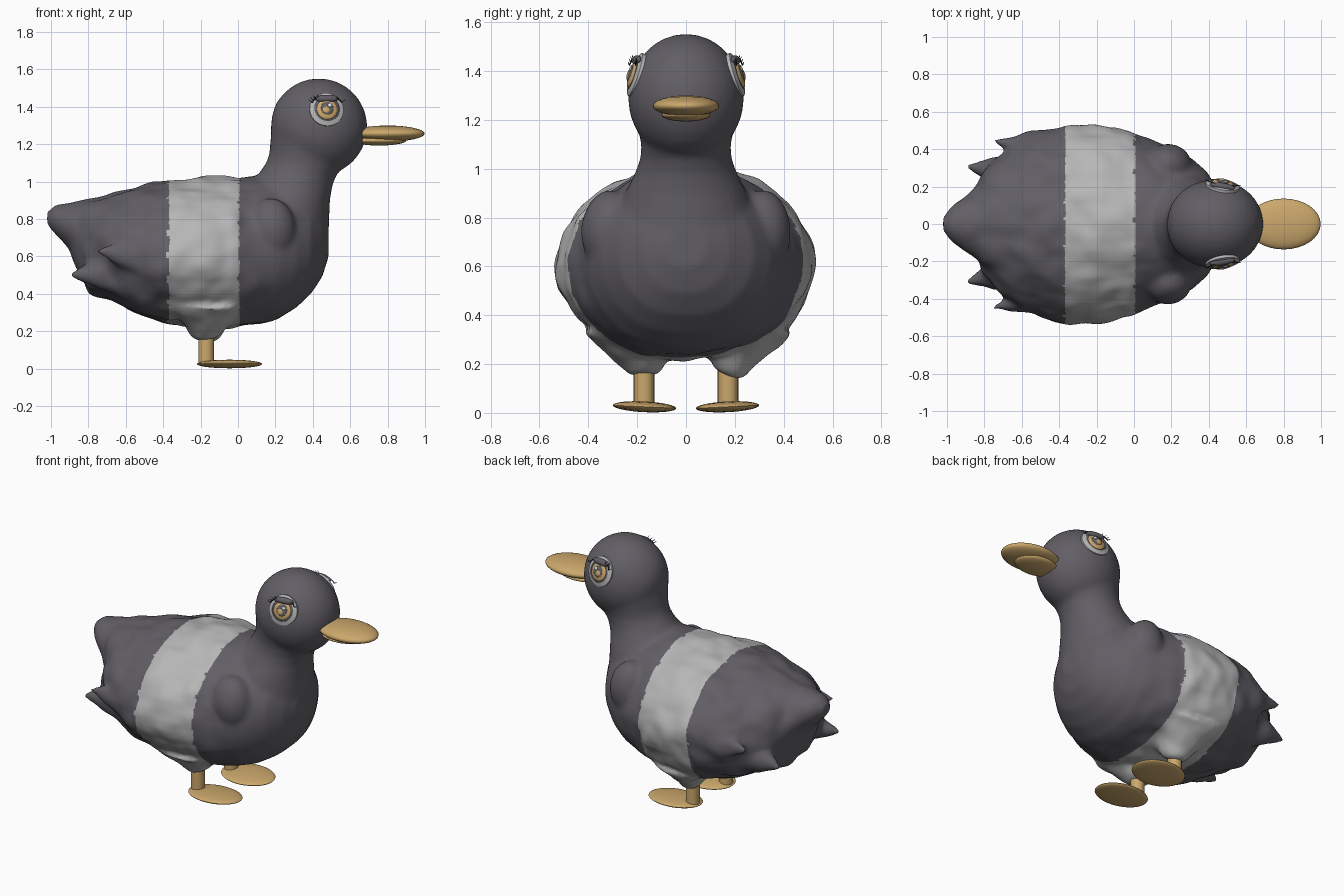
import bpy, bmesh, math
from mathutils import Vector, Matrix, noise

if "Cube" in bpy.data.objects:
    bpy.data.objects.remove(bpy.data.objects["Cube"])


def material(name, rgb):
    m = bpy.data.materials.new(name)
    m.use_nodes = True
    m.diffuse_color = (*rgb, 1)
    bsdf = m.node_tree.nodes["Principled BSDF"]
    bsdf.inputs["Base Color"].default_value = (*rgb, 1)
    bsdf.inputs["Roughness"].default_value = 0.7
    return m


DARK = material("dark grey feathers", (0.12, 0.113, 0.13))
PALE = material("pale grey feathers", (0.47, 0.47, 0.47))
GOLD = material("golden", (0.6, 0.39, 0.15))
BLACK = material("black", (0.02, 0.02, 0.025))
WHITE = material("white", (0.85, 0.85, 0.85))


def make_object(name, bm, mats, angle=60):
    bmesh.ops.recalc_face_normals(bm, faces=bm.faces)
    mesh = bpy.data.meshes.new(name)
    bm.to_mesh(mesh)
    bm.free()
    ob = bpy.data.objects.new(name, mesh)
    bpy.context.collection.objects.link(ob)
    for m in mats:
        mesh.materials.append(m)
    bpy.ops.object.select_all(action="DESELECT")
    ob.select_set(True)
    bpy.context.view_layer.objects.active = ob
    bpy.ops.object.shade_smooth_by_angle(angle=math.radians(angle))
    return ob


def loft(bm, rings):
    rows = [[bm.verts.new(p) for p in ring] for ring in rings]
    n = len(rows[0])
    for a, b in zip(rows, rows[1:]):
        for i in range(n):
            bm.faces.new((a[i], a[(i + 1) % n], b[(i + 1) % n], b[i]))
    bm.faces.new(rows[0])
    bm.faces.new(rows[-1])


def ball(bm, centre, radii, rot=Matrix()):
    mat = Matrix.Translation(centre) @ rot @ Matrix.Diagonal((*radii, 1))
    bmesh.ops.create_uvsphere(bm, u_segments=32, v_segments=16, radius=1, matrix=mat)


def cone(bm, start, end, r1, r2, flat=1.0, segs=20):
    start, end = Vector(start), Vector(end)
    d = end - start
    rot = d.to_track_quat("Z", "Y").to_matrix().to_4x4()
    mat = Matrix.Translation((start + end) / 2) @ rot @ Matrix.Diagonal((flat, 1, 1, 1))
    bmesh.ops.create_cone(bm, cap_ends=True, segments=segs, radius1=r1, radius2=r2,
                          depth=d.length, matrix=mat)


# Trunk: cross-sections from tail to chest (x, bottom, top, half width)
TRUNK = [(-1.02, .77, .84, .04), (-.97, .71, .88, .10), (-.9, .63, .89, .155),
         (-.84, .50, .90, .21), (-.79, .41, .915, .29), (-.7, .355, .94, .38),
         (-.6, .315, .96, .46), (-.5, .28, .98, .50), (-.37, .245, 1.01, .525),
         (-.2, .22, 1.03, .53), (-.03, .225, 1.025, .50), (.03, .23, 1.025, .47),
         (.12, .24, 1.025, .435), (.22, .27, 1.01, .40), (.31, .325, .98, .35),
         (.39, .40, .94, .28), (.45, .49, .88, .18), (.485, .60, .77, .08)]


def trunk_ring(x, bottom, top, half):
    mid = bottom + 0.47 * (top - bottom)
    pts = []
    for i in range(40):
        a = math.tau * i / 40
        c, s = math.cos(a), math.sin(a)
        power = 1.15 if s > 0 else 0.85
        y = math.copysign(abs(c) ** power, c) * half
        pts.append((x, y, mid + s * ((top - mid) if s > 0 else (mid - bottom))))
    return pts


# Neck: rings going up (z, back x, front x, y radius)
NECK = [(.62, -.02, .482, .30), (.78, -.02, .487, .29), (.9, .02, .492, .25),
        (.98, .06, .505, .21), (1.04, .11, .53, .187), (1.1, .15, .575, .183),
        (1.15, .168, .61, .195), (1.21, .173, .65, .213), (1.29, .174, .68, .23)]


def neck_ring(z, back, front, ry):
    cx, rx = (back + front) / 2, (front - back) / 2
    return [(cx + rx * math.cos(math.tau * i / 32), ry * math.sin(math.tau * i / 32), z)
            for i in range(32)]


HEAD, HEAD_R = Vector((.432, 0, 1.292)), Vector((.26, .238, .26))
bm = bmesh.new()
loft(bm, [trunk_ring(*r) for r in TRUNK])
loft(bm, [neck_ring(*r) for r in NECK])
ball(bm, HEAD, HEAD_R)
for s in (-1, 1):
    # thigh tuft, wing tip, rear feather and shoulder
    cone(bm, (-.17, s * .2, .36), (-.17, s * .17, .165), .24, .06)
    cone(bm, (-.40, s * .39, .58), (-.76, s * .445, .63), .19, .005, .7)
    cone(bm, (-.52, s * .24, .53), (-.90, s * .31, .50), .21, .005, .8)
    ball(bm, (.18, s * .31, .74), (.13, .12, .17))
body = make_object("body", bm, [DARK, PALE])

# Fuse the pieces into one skin
mod = body.modifiers.new("fuse", "REMESH")
mod.mode, mod.voxel_size = "VOXEL", 0.015
mod = body.modifiers.new("soften", "SMOOTH")
mod.factor, mod.iterations = 0.5, 8
bpy.context.view_layer.update()
fused = bpy.data.meshes.new_from_object(body.evaluated_get(bpy.context.evaluated_depsgraph_get()))
bpy.data.objects.remove(body)
bm = bmesh.new()
bm.from_mesh(fused)
bm.normal_update()

# Ruffle the plumage, leaving chest, neck and head smooth
for v, normal in [(v, v.normal.copy()) for v in bm.verts]:
    p = v.co
    ruffle = min(1, max(0, (0.25 - p.x) / 0.25)) * min(1, max(0, (p.x + 1) / 0.2))
    lump = noise.noise(p * 5) * 0.8 + noise.noise(p * 10) * 0.4
    v.co += normal * ruffle * 0.028 * lump

# Pale band around the trunk, with a slightly ragged edge
for f in bm.faces:
    c = f.calc_center_median()
    f.material_index = int(-0.37 < c.x + 0.012 * noise.noise(c * 20) < 0.005)
make_object("body", bm, [DARK, PALE], 80)

# Beak
for name, centre, radii in (("upper_beak", (.8, 0, 1.257), (.198, .136, .043)),
                            ("lower_beak", (.755, 0, 1.22), (.145, .1, .027))):
    bm = bmesh.new()
    ball(bm, centre, radii)
    make_object(name, bm, [GOLD])


def disc(name, frame, centre, radii, height, mat):
    bm = bmesh.new()
    ball(bm, (0, 0, 0), (*radii, height))
    bm.transform(frame @ Matrix.Translation(centre))
    make_object(name, bm, [mat])


for s, side in ((-1, "right"), (1, "left")):
    # Legs and feet
    bm = bmesh.new()
    cone(bm, (-.17, s * .172, .025), (-.17, s * .172, .24), .042, .042)
    make_object(side + "_leg", bm, [GOLD])
    bm = bmesh.new()
    ball(bm, (-.045, s * .17, .025), (.175, .13, .022), Matrix.Rotation(s * .05, 4, "X"))
    make_object(side + "_foot", bm, [GOLD])

    # Eye frame on the head surface: local x forward, y up, z outward
    direction = Vector((.045, s * .225, .1))
    scale = math.sqrt(sum((direction[i] / HEAD_R[i]) ** 2 for i in range(3)))
    out = Vector((.04, s * .25, .08)).normalized()
    up = (Vector((0, 0, 1)) - out * out.z).normalized()
    fwd = (Vector((1, 0, 0)) - out * out.x - up * up.x).normalized()
    frame = Matrix((fwd, up, out)).transposed().to_4x4()
    frame.translation = HEAD + direction / scale

    # Pale ring around the eye
    bm = bmesh.new()
    loft(bm, [[(r * math.cos(math.tau * i / 36), r * math.sin(math.tau * i / 36), z)
               for i in range(36)] for r, z in ((.092, -.03), (.092, -.008), (.068, .002), (.066, -.03))])
    bm.transform(frame)
    make_object(side + "_eye_ring", bm, [PALE])

    disc(side + "_eye_socket", frame, (0, 0, -.005), (.068, .068), .012, DARK)
    disc(side + "_iris", frame, (0, -.003, 0), (.056, .056), .016, GOLD)
    disc(side + "_pupil", frame, (0, 0, .012), (.034, .036), .008, DARK)
    disc(side + "_inner_iris", frame, (-.006, -.008, .015), (.02, .02), .007, GOLD)
    disc(side + "_eye_shine", frame, (.013, .015, .018), (.01, .01), .005, WHITE)
    disc(side + "_eyelid", frame, (0, .058, .002), (.068, .02), .018, DARK)

    # Thin lid line and lashes
    bm = bmesh.new()
    arc = [Vector((.08 * math.cos(a), .045 * math.sin(a) + .025, .012))
           for a in [math.radians(10 + 16 * i) for i in range(11)]]
    for a, b in zip(arc, arc[1:]):
        cone(bm, a, b, .003, .003, 1, 8)
    for p in arc[:1] + arc[7:]:
        cone(bm, p, p + Vector((p.x * .28, .014, .008)), .003, .0005, 1, 6)
    bm.transform(frame)
    make_object(side + "_eyelashes", bm, [BLACK])
